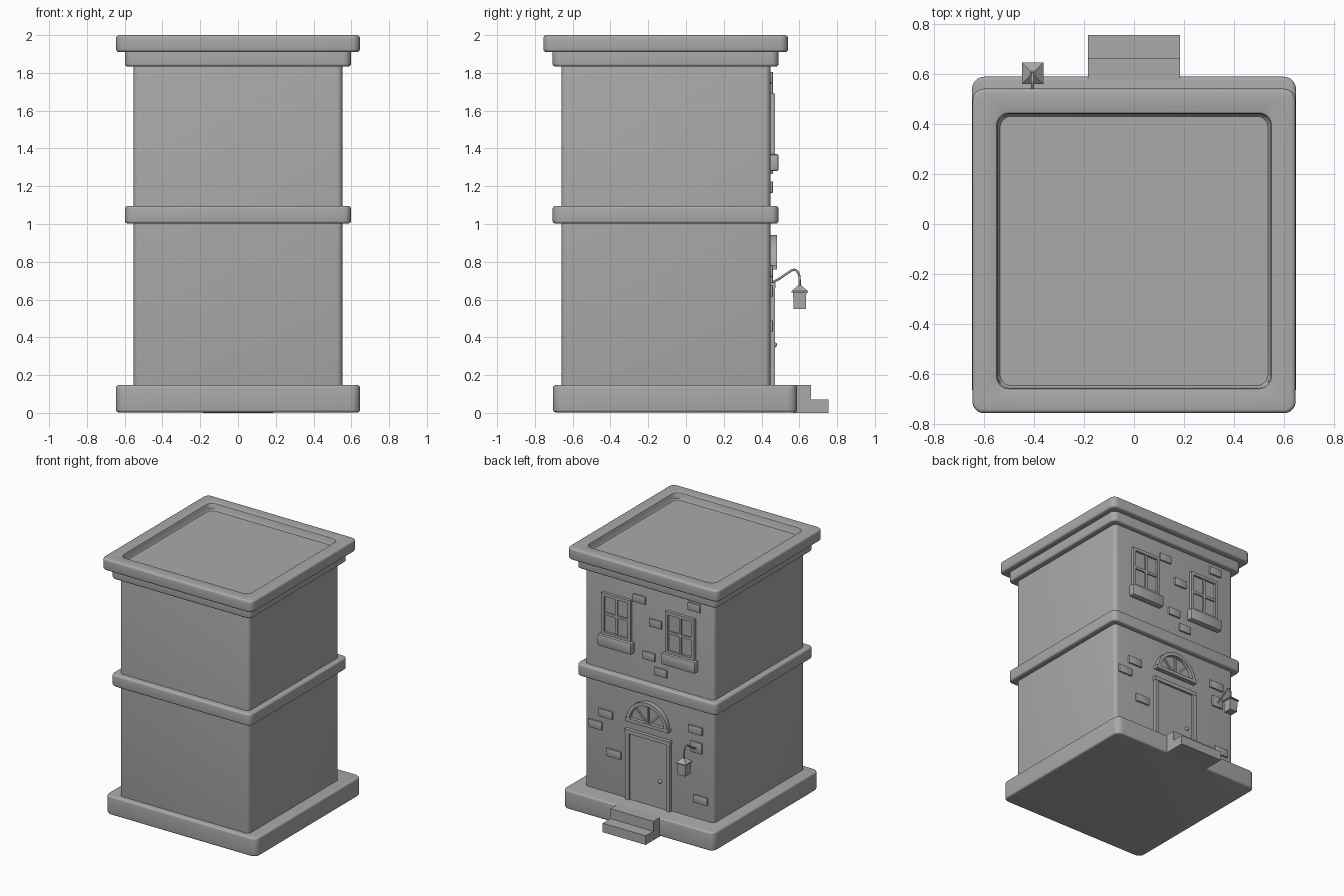
import bpy, bmesh, math
from mathutils import Matrix, Vector

if "Cube" in bpy.data.objects:
    bpy.data.objects.remove(bpy.data.objects["Cube"])

stone = bpy.data.materials.new("plain_grey")
stone.diffuse_color = (0.4, 0.4, 0.4, 1)
stone.use_nodes = True
stone.node_tree.nodes["Principled BSDF"].inputs["Base Color"].default_value = stone.diffuse_color
WALL = 0.447  # y of the decorated wall


def finish(name, bm, smooth=False):
    bmesh.ops.recalc_face_normals(bm, faces=bm.faces)
    me = bpy.data.meshes.new(name)
    bm.to_mesh(me)
    bm.free()
    ob = bpy.data.objects.new(name, me)
    bpy.context.collection.objects.link(ob)
    me.materials.append(stone)
    if smooth:
        bpy.ops.object.select_all(action='DESELECT')
        ob.select_set(True)
        bpy.context.view_layer.objects.active = ob
        bpy.ops.object.shade_smooth_by_angle(angle=math.radians(35))
    return ob


def box(name, x0, x1, y0, y1, z0, z1, bevel=0.0, rot=None):
    bm = bmesh.new()
    bmesh.ops.create_cube(bm, size=1)
    bmesh.ops.scale(bm, vec=(x1 - x0, y1 - y0, z1 - z0), verts=bm.verts)
    if bevel:
        bmesh.ops.bevel(bm, geom=bm.edges[:], offset=bevel, segments=2, profile=0.5, affect='EDGES')
    if rot:
        bmesh.ops.rotate(bm, cent=(0, 0, 0), matrix=Matrix.Rotation(rot, 3, 'Y'), verts=bm.verts)
    bmesh.ops.translate(bm, vec=((x0 + x1) / 2, (y0 + y1) / 2, (z0 + z1) / 2), verts=bm.verts)
    return finish(name, bm, bevel > 0)


def slab(name, hx, y0, y1, z0, z1, corner, edge, recess=None):
    """Rounded rectangle block; rings are (inset, z, corner radius)."""
    rings = []
    arc = [i * math.pi / 8 for i in range(5)]
    for a in arc:
        i = edge * (1 - math.sin(a))
        rings.append((i, z0 + edge * (1 - math.cos(a)), max(corner - i, 0.004)))
    for a in arc:
        i = edge * (1 - math.cos(a))
        rings.append((i, z1 - edge * (1 - math.sin(a)), max(corner - i, 0.004)))
    if recess:
        w, d = recess
        rings += [(w - 0.012, z1, 0.05), (w - 0.004, z1 - 0.003, 0.05),
                  (w, z1 - 0.012, 0.05), (w + 0.002, z1 - d + 0.01, 0.05), (w + 0.01, z1 - d, 0.045)]
    bm = bmesh.new()
    loops = []
    for inset, z, r in rings:
        cx, ya, yb = hx - inset - r, y0 + inset + r, y1 - inset - r
        loop = []
        for k, (px, py) in enumerate([(cx, yb), (-cx, yb), (-cx, ya), (cx, ya)]):
            for j in range(6):
                t = math.pi / 2 * (k + j / 5)
                loop.append(bm.verts.new((px + r * math.cos(t), py + r * math.sin(t), z)))
        loops.append(loop)
    n = len(loops[0])
    for a, b in zip(loops, loops[1:]):
        for i in range(n):
            bm.faces.new((a[i], a[(i + 1) % n], b[(i + 1) % n], b[i]))
    bm.faces.new(loops[0][::-1])
    bm.faces.new(loops[-1])
    return finish(name, bm, True)


# Main masses
slab("base", 0.647, -0.704, 0.588, 0.003, 0.147, 0.05, 0.014)
slab("walls", 0.553, -0.66, WALL, 0.12, 1.86, 0.03, 0.004)
slab("middle_band", 0.598, -0.706, 0.49, 1.003, 1.095, 0.04, 0.014)
slab("lower_cornice", 0.598, -0.706, 0.49, 1.834, 1.93, 0.04, 0.014)
slab("roof_rim", 0.645, -0.755, 0.54, 1.91, 2.0, 0.045, 0.016, (0.1, 0.052))

# Entrance steps
bm = bmesh.new()
prof = [(0.57, 0), (0.755, 0), (0.755, 0.07), (0.662, 0.07), (0.662, 0.147), (0.57, 0.147)]
f = bm.faces.new([bm.verts.new((-0.184, y, z)) for y, z in prof])
ex = bmesh.ops.extrude_face_region(bm, geom=[f])
bmesh.ops.translate(bm, vec=(0.368, 0, 0), verts=[v for v in ex["geom"] if isinstance(v, bmesh.types.BMVert)])
finish("steps", bm)

# Windows
for side, cx in (("left", -0.273), ("right", 0.273)):
    n = side + "_window_"
    box(n + "glass", cx - 0.12, cx + 0.12, WALL - 0.01, WALL + 0.006, 1.36, 1.68)
    for s in (-1, 1):
        x = cx + s * 0.113
        box(n + "jamb", x - 0.012, x + 0.012, WALL - 0.01, 0.47, 1.36, 1.69)
    box(n + "head", cx - 0.125, cx + 0.125, WALL - 0.01, 0.47, 1.666, 1.69)
    box(n + "foot", cx - 0.125, cx + 0.125, WALL - 0.01, 0.47, 1.36, 1.39)
    box(n + "upright_bar", cx - 0.01, cx + 0.01, WALL - 0.01, 0.464, 1.37, 1.68)
    box(n + "cross_bar", cx - 0.115, cx + 0.115, WALL - 0.01, 0.464, 1.52, 1.54)
    box(n + "sill", cx - 0.145, cx + 0.145, WALL - 0.01, 0.491, 1.28, 1.37, 0.012)

# Door with frame and knob
box("door", -0.16, 0.16, WALL - 0.01, 0.457, 0.13, 0.67)
for s in (-1, 1):
    box("door_jamb", s * 0.175 - 0.016, s * 0.175 + 0.016, WALL - 0.01, 0.472, 0.14, 0.67)
box("door_head", -0.195, 0.195, WALL - 0.01, 0.474, 0.66, 0.69)
bm = bmesh.new()
bmesh.ops.create_uvsphere(bm, u_segments=16, v_segments=10, radius=0.014,
                          matrix=Matrix.Translation((-0.105, 0.468, 0.36)))
finish("door_knob", bm, True)


# Fan light over the door
def half_ring(name, r0, r1, y1, z, steps=24):
    bm = bmesh.new()
    rows = []
    for i in range(steps + 1):
        t = math.pi * i / steps
        rows.append([bm.verts.new((r * math.cos(t), y, z + r * math.sin(t)))
                     for r, y in ((r0, WALL - 0.01), (r1, WALL - 0.01), (r1, y1), (r0, y1))])
    for a, b in zip(rows, rows[1:]):
        for k in range(4):
            bm.faces.new((a[k], a[(k + 1) % 4], b[(k + 1) % 4], b[k]))
    bm.faces.new(rows[0])
    bm.faces.new(rows[-1][::-1])
    return finish(name, bm, True)


FZ = 0.767
half_ring("fan_light_glass", 0.005, 0.16, WALL + 0.008, FZ)
half_ring("fan_light_arch", 0.148, 0.175, 0.483, FZ)
half_ring("fan_light_hub", 0.002, 0.02, 0.468, FZ)
box("fan_light_foot", -0.185, 0.185, WALL - 0.01, 0.483, 0.758, 0.783)
for deg in (45, 90, 135):
    a = math.radians(deg)
    cx, cz = 0.08 * math.cos(a), FZ + 0.08 * math.sin(a)
    box("fan_light_spoke", cx - 0.078, cx + 0.078, WALL - 0.01, 0.466, cz - 0.007, cz + 0.007, rot=-a)

# Scattered raised bricks (x, z)
for x, z in [(0.083, 1.715), (-0.385, 1.775), (-0.056, 1.56), (0.0, 1.295), (-0.10, 1.195),
             (0.37, 0.75), (0.46, 0.645), (0.30, 0.46), (-0.397, 0.83), (-0.44, 0.30)]:
    w = 0.053 if z > 1 else 0.06
    box("brick", x - w, x + w, WALL - 0.01, 0.46, z - 0.03, z + 0.03, 0.003)

# Wall lantern
LX, LY = -0.405, 0.602
box("lantern_plate", LX - 0.048, LX + 0.048, WALL - 0.01, 0.46, 0.655, 0.74, 0.003)
cu = bpy.data.curves.new("lantern_arm", 'CURVE')
cu.dimensions = '3D'
cu.bevel_depth = 0.006
cu.bevel_resolution = 2
cu.use_fill_caps = True
sp = cu.splines.new('NURBS')
path = [(0.45, 0.69), (0.48, 0.70), (0.53, 0.735), (0.575, 0.765), (0.60, 0.735), (LY, 0.70), (LY, 0.66)]
sp.points.add(len(path) - 1)
for p, (y, z) in zip(sp.points, path):
    p.co = (LX, y, z, 1)
sp.use_endpoint_u = True
sp.order_u = 3
cu.materials.append(stone)
bpy.context.collection.objects.link(bpy.data.objects.new("lantern_arm", cu))


def tapered(name, r0, r1, z0, z1):
    bm = bmesh.new()
    bmesh.ops.create_cone(bm, cap_ends=True, segments=4, radius1=r0 * math.sqrt(2),
                          radius2=r1 * math.sqrt(2), depth=z1 - z0)
    bmesh.ops.rotate(bm, cent=(0, 0, 0), matrix=Matrix.Rotation(math.pi / 4, 3, 'Z'), verts=bm.verts)
    bmesh.ops.translate(bm, vec=(LX, LY, (z0 + z1) / 2), verts=bm.verts)
    return finish(name, bm)


tapered("lantern_body", 0.033, 0.035, 0.55, 0.645)
tapered("lantern_roof_edge", 0.043, 0.043, 0.638, 0.645)
tapered("lantern_roof", 0.043, 0.009, 0.645, 0.675)
